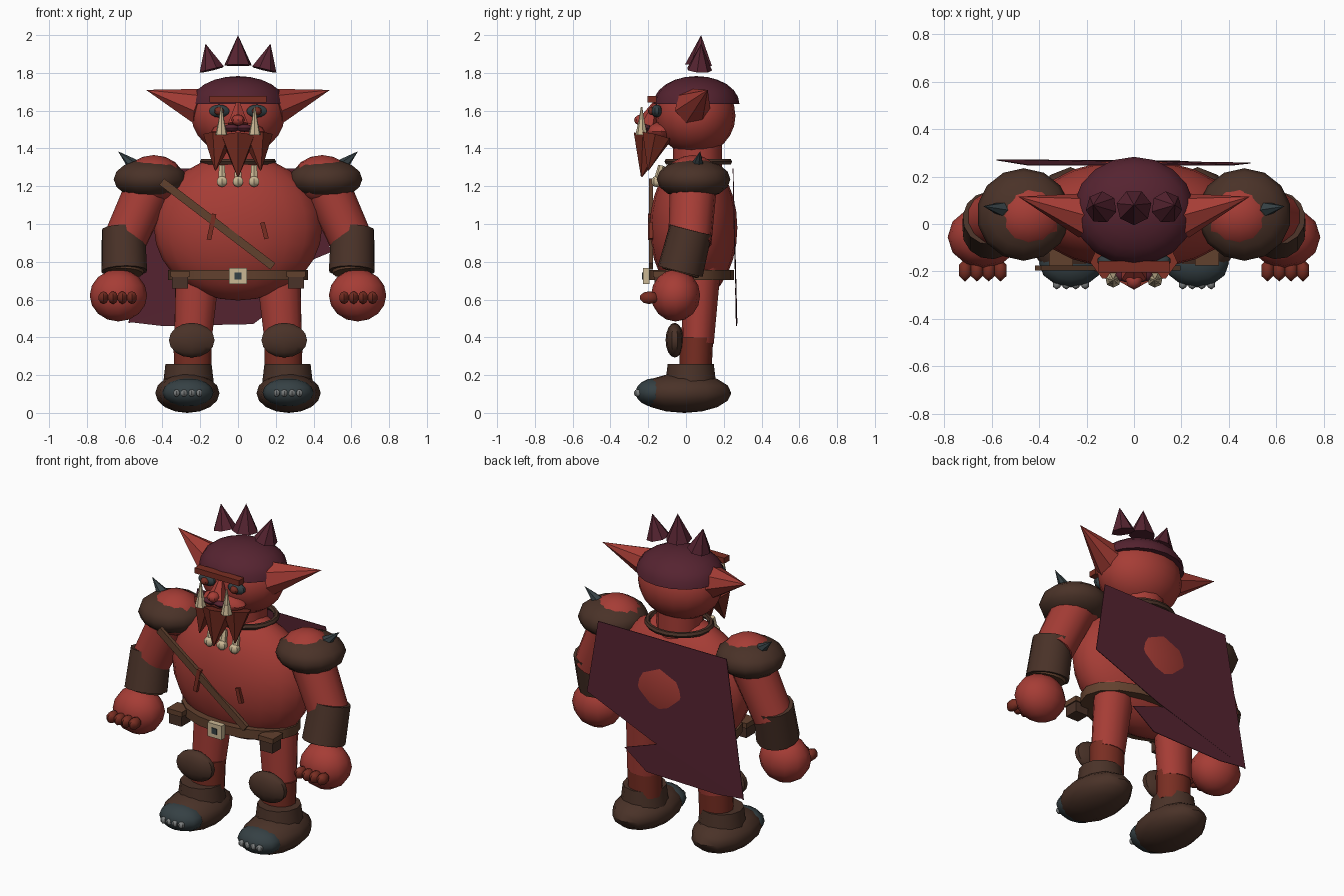
import bpy, bmesh, math
from mathutils import Vector, Matrix

if "Cube" in bpy.data.objects:
    bpy.data.objects.remove(bpy.data.objects["Cube"])


def material(name, rgb):
    m = bpy.data.materials.new(name)
    m.diffuse_color = (*rgb, 1)
    m.use_nodes = True
    m.node_tree.nodes["Principled BSDF"].inputs["Base Color"].default_value = m.diffuse_color
    return m


RED = material("red skin", (0.38, 0.046, 0.036))
DARK_RED = material("dark red", (0.19, 0.027, 0.016))
BROWN = material("dark leather", (0.068, 0.032, 0.021))
TAN = material("strap leather", (0.12, 0.052, 0.027))
PURPLE = material("plum cloth", (0.092, 0.017, 0.03))
TEAL = material("dark slate", (0.036, 0.052, 0.058))
CREAM = material("bone", (0.6, 0.48, 0.3))
GREY = material("claw grey", (0.2, 0.21, 0.21))


def finish(name, bm, mat):
    bmesh.ops.recalc_face_normals(bm, faces=bm.faces)
    me = bpy.data.meshes.new(name)
    bm.to_mesh(me)
    bm.free()
    me.materials.append(mat)
    ob = bpy.data.objects.new(name, me)
    bpy.context.collection.objects.link(ob)
    return ob


def ball(name, loc, r, mat, seg=16, rings=10):
    bm = bmesh.new()
    bmesh.ops.create_uvsphere(bm, u_segments=seg, v_segments=rings, radius=1)
    bmesh.ops.transform(bm, matrix=Matrix.Translation(loc) @ Matrix.Diagonal((*r, 1)), verts=bm.verts)
    return finish(name, bm, mat)


def taper(name, a, b, r1, r2, mat, sides=12, squash=1.0):
    """Cone or cylinder from point a to point b; squash scales its depth."""
    a, b = Vector(a), Vector(b)
    d = b - a
    bm = bmesh.new()
    bmesh.ops.create_cone(bm, cap_ends=True, segments=sides, radius1=r1, radius2=r2, depth=d.length)
    rot = d.to_track_quat('Z', 'Y').to_matrix().to_4x4()
    m = Matrix.Translation((a + b) / 2) @ Matrix.Diagonal((1, squash, 1, 1)) @ rot
    bmesh.ops.transform(bm, matrix=m, verts=bm.verts)
    bmesh.ops.remove_doubles(bm, verts=bm.verts, dist=1e-5)
    return finish(name, bm, mat)


def box(name, loc, size, mat, tilt=0.0):
    bm = bmesh.new()
    bmesh.ops.create_cube(bm, size=1)
    m = Matrix.Translation(loc) @ Matrix.Rotation(tilt, 4, 'Y') @ Matrix.Diagonal((*size, 1))
    bmesh.ops.transform(bm, matrix=m, verts=bm.verts)
    return finish(name, bm, mat)


def sheet(name, outline, mat, thick=0.004):
    bm = bmesh.new()
    f = bm.faces.new([bm.verts.new(p) for p in outline])
    ext = bmesh.ops.extrude_face_region(bm, geom=[f])
    moved = [v for v in ext["geom"] if isinstance(v, bmesh.types.BMVert)]
    bmesh.ops.translate(bm, vec=(0, thick, 0), verts=moved)
    return finish(name, bm, mat)


# Torso and neck
ball("torso", (0, 0.04, 0.98), (0.445, 0.232, 0.385), RED, 20, 14)
taper("neck", (0, 0.06, 1.28), (0, 0.06, 1.42), 0.13, 0.13, RED)

# Belt, buckle, chest strap and scars
bm = bmesh.new()
bmesh.ops.create_cone(bm, cap_ends=True, segments=16, radius1=1, radius2=1, depth=1)
bmesh.ops.transform(bm, verts=bm.verts,
                    matrix=Matrix.Translation((0, 0.03, 0.73)) @ Matrix.Diagonal((0.37, 0.225, 0.055, 1)))
finish("belt", bm, TAN)
box("buckle", (0, -0.21, 0.725), (0.095, 0.035, 0.085), CREAM)
box("buckle_hole", (0, -0.229, 0.725), (0.035, 0.006, 0.035), TEAL)
box("chest_strap", (-0.11, -0.185, 1.0), (0.74, 0.022, 0.042), TAN, math.atan2(0.45, 0.59))
box("left_scar", (-0.14, -0.19, 0.985), (0.024, 0.02, 0.14), DARK_RED, 0.2)
box("right_scar", (0.14, -0.185, 0.965), (0.024, 0.02, 0.09), DARK_RED, -0.25)

# Cape with a lower torn flap
sheet("cape", [(-0.45, 0.247, 1.295), (0.42, 0.247, 1.295), (0.49, 0.255, 0.85),
               (0.05, 0.262, 0.67), (-0.58, 0.268, 0.475)], PURPLE)
sheet("cape_flap", [(0.23, 0.262, 0.58), (0.08, 0.264, 0.47), (-0.4, 0.266, 0.46),
                    (-0.57, 0.268, 0.48), (0.0, 0.26, 0.66)], PURPLE)

# Head and domed cap
ball("head", (0, 0.05, 1.573), (0.25, 0.212, 0.208), RED, 18, 12)
bm = bmesh.new()
bmesh.ops.create_uvsphere(bm, u_segments=18, v_segments=12, radius=1)
bmesh.ops.bisect_plane(bm, geom=bm.verts[:] + bm.edges[:] + bm.faces[:], plane_co=(0, 0, 0),
                       plane_no=(0, 0, 1), clear_inner=True)
bmesh.ops.contextual_create(bm, geom=[e for e in bm.edges if e.is_boundary])
bmesh.ops.transform(bm, verts=bm.verts,
                    matrix=Matrix.Translation((0, 0.055, 1.635)) @ Matrix.Diagonal((0.255, 0.228, 0.148, 1)))
finish("cap", bm, PURPLE)

# Floating crest spikes
taper("crest_spike_middle", (0, 0.07, 1.84), (0, 0.08, 2.0), 0.075, 0, PURPLE, 7)

# Face
taper("nose", (0, -0.205, 1.525), (0, -0.165, 1.64), 0.06, 0.012, RED, 6)
ball("nose_tip", (0, -0.235, 1.55), (0.035, 0.04, 0.03), RED, 8, 6)
ball("muzzle", (0, -0.13, 1.49), (0.14, 0.08, 0.05), RED, 12, 8)
box("brow", (0, -0.18, 1.66), (0.3, 0.05, 0.034), DARK_RED)
taper("beard_middle", (0, -0.18, 1.46), (0, -0.235, 1.25), 0.1, 0.004, DARK_RED, 6)

# Bead necklace
bpy.ops.mesh.primitive_torus_add(major_radius=0.185, minor_radius=0.017, major_segments=18,
                                 minor_segments=6, location=(0, 0.065, 1.33))
ring = bpy.context.object
ring.name = "necklace"
ring.scale.y = 0.9
ring.data.materials.append(BROWN)
for i in (-1, 0, 1):
    x = i * 0.085
    taper("necklace_tooth", (x, -0.15, 1.22), (x, -0.13, 1.31), 0.024, 0.017, CREAM, 6)
    ball("necklace_bead", (x, -0.155, 1.225), (0.032, 0.03, 0.03), CREAM, 6, 5)

for side, s in (("left", -1), ("right", 1)):
    # Head details
    taper(side + "_ear", (s * 0.2, 0.035, 1.62), (s * 0.487, 0.115, 1.71), 0.1, 0, RED, 7)
    taper(side + "_crest_spike", (s * 0.138, 0.07, 1.817), (s * 0.172, 0.08, 1.955), 0.068, 0, PURPLE, 7)
    ball(side + "_eye_socket", (s * 0.1, -0.155, 1.598), (0.057, 0.03, 0.034), TEAL, 10, 8)
    ball(side + "_eye", (s * 0.1, -0.18, 1.598), (0.026, 0.022, 0.022), DARK_RED, 8, 6)
    ball(side + "_lip", (s * 0.035, -0.215, 1.508), (0.045, 0.03, 0.02), PURPLE, 8, 6)
    taper(side + "_tusk_base", (s * 0.088, -0.235, 1.47), (s * 0.088, -0.235, 1.53), 0.033, 0.02, CREAM, 7)
    taper(side + "_tusk", (s * 0.088, -0.235, 1.52), (s * 0.088, -0.235, 1.62), 0.021, 0.004, CREAM, 7)
    taper(side + "_beard", (s * 0.1, -0.155, 1.465), (s * 0.12, -0.2, 1.285), 0.085, 0.004, DARK_RED, 6)

    # Shoulder pad, with the shoulder showing through the top
    ball(side + "_shoulder_pad", (s * 0.465, 0.04, 1.237), (0.198, 0.195, 0.107), BROWN, 14, 8)
    ball(side + "_shoulder", (s * 0.445, 0.035, 1.235), (0.16, 0.15, 0.13), RED, 12, 8)
    taper(side + "_shoulder_spike", (s * 0.54, 0.06, 1.3), (s * 0.635, 0.075, 1.385), 0.04, 0, TEAL, 6)

    # Arm, bracer and fist
    taper(side + "_upper_arm", (s * 0.46, 0.04, 1.22), (s * 0.605, 0.02, 0.9), 0.125, 0.115, RED, 14)
    taper(side + "_bracer", (s * 0.607, 0.025, 0.97), (s * 0.602, -0.03, 0.75), 0.115, 0.122, BROWN, 14)
    taper(side + "_bracer_trim", (s * 0.602, -0.025, 0.765), (s * 0.603, -0.032, 0.74), 0.108, 0.1, TAN, 14)
    ball(side + "_fist", (s * 0.633, -0.055, 0.622), (0.152, 0.13, 0.138), RED, 12, 8)
    for k in range(4):
        ball(side + "_knuckle", (s * (0.562 + k * 0.05), -0.195, 0.61), (0.031, 0.05, 0.034), DARK_RED, 6, 5)

    # Belt pouch with lid
    box(side + "_pouch", (s * 0.308, -0.125, 0.7), (0.085, 0.085, 0.085), BROWN)
    box(side + "_pouch_lid", (s * 0.308, -0.125, 0.735), (0.1, 0.1, 0.03), TAN)

    # Leg, shin and knee pad
    taper(side + "_thigh", (s * 0.21, 0.085, 0.8), (s * 0.24, 0.06, 0.37), 0.122, 0.1, RED, 14, 0.85)
    taper(side + "_shin", (s * 0.24, 0.055, 0.4), (s * 0.24, 0.05, 0.22), 0.105, 0.1, DARK_RED, 14, 0.85)
    ball(side + "_knee_pad", (s * 0.245, -0.06, 0.385), (0.127, 0.048, 0.092), BROWN, 10, 8)

    # Boot with cuff, toe cap and claws
    taper(side + "_boot_cuff", (s * 0.262, 0.025, 0.15), (s * 0.262, 0.025, 0.26), 0.135, 0.122, BROWN, 12)
    ball(side + "_boot", (s * 0.268, -0.01, 0.105), (0.17, 0.25, 0.105), BROWN, 12, 8)
    ball(side + "_toe_cap", (s * 0.265, -0.165, 0.108), (0.135, 0.102, 0.076), TEAL, 12, 8)
    for k in range(4):
        ball(side + "_toe_claw", (s * (0.205 + k * 0.04), -0.255, 0.105), (0.019, 0.022, 0.02), GREY, 6, 5)

# Smooth rounded parts, keep hard edges
bpy.ops.object.select_all(action='SELECT')
bpy.context.view_layer.objects.active = ring
bpy.ops.object.shade_smooth_by_angle(angle=math.radians(40))
